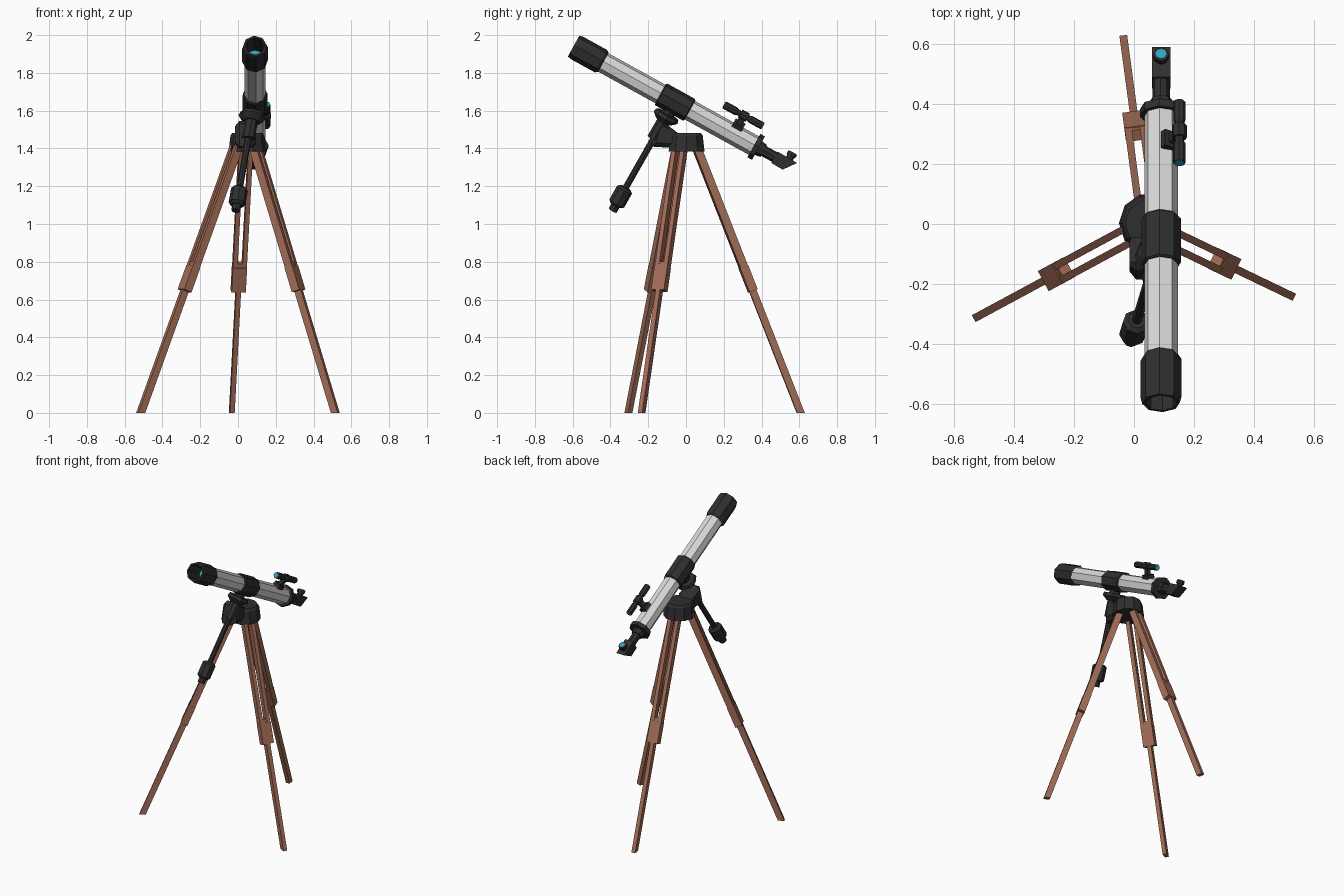
import bpy, bmesh, math
from mathutils import Vector as V

if "Cube" in bpy.data.objects:
    bpy.data.objects.remove(bpy.data.objects["Cube"])


def material(name, rgb):
    m = bpy.data.materials.new(name)
    m.diffuse_color = (*rgb, 1)
    m.use_nodes = True
    m.node_tree.nodes["Principled BSDF"].inputs["Base Color"].default_value = m.diffuse_color
    return m


BLACK = material("black_metal", (0.028, 0.028, 0.029))
WHITE = material("pale_tube", (0.70, 0.70, 0.70))
WOOD = material("brown_wood", (0.36, 0.15, 0.095))
GLASS = material("blue_glass", (0.03, 0.36, 0.52))


def finish(name, bm, mat):
    bmesh.ops.recalc_face_normals(bm, faces=bm.faces)
    me = bpy.data.meshes.new(name)
    bm.to_mesh(me)
    bm.free()
    me.materials.append(mat)
    ob = bpy.data.objects.new(name, me)
    bpy.context.collection.objects.link(ob)
    return ob


def lathe(name, origin, axis, profile, mat, n=8, phase=-5, hollow=False):
    """Faceted solid of (distance, radius) rings along an axis."""
    bm = bmesh.new()
    d = V(axis).normalized()
    u = V((1, 0, 0))
    u = (u - d * u.dot(d)).normalized()
    v = d.cross(u)
    rings = []
    for s, r in profile:
        ring = []
        for i in range(n):
            a = math.radians(phase) + math.tau * i / n
            ring.append(bm.verts.new(V(origin) + d * s + (u * math.cos(a) + v * math.sin(a)) * r))
        rings.append(ring)
    pairs = list(zip(rings, rings[1:]))
    if hollow:
        pairs.append((rings[-1], rings[0]))
    else:
        bm.faces.new(rings[0])
        bm.faces.new(rings[-1])
    for a, b in pairs:
        for i in range(n):
            j = (i + 1) % n
            bm.faces.new((a[i], a[j], b[j], b[i]))
    return finish(name, bm, mat)


def prism(name, pts, x0, x1, mat, bevel=0):
    """Side outline of (y, z) points extruded along x."""
    bm = bmesh.new()
    a = [bm.verts.new((x0, y, z)) for y, z in pts]
    b = [bm.verts.new((x1, y, z)) for y, z in pts]
    bm.faces.new(a)
    bm.faces.new(b)
    for i in range(len(pts)):
        j = (i + 1) % len(pts)
        bm.faces.new((a[i], a[j], b[j], b[i]))
    if bevel:
        caps = {e for f in bm.faces if len(f.verts) == len(pts) for e in f.edges}
        bmesh.ops.bevel(bm, geom=list(caps), offset=bevel, segments=1, affect='EDGES')
    return finish(name, bm, mat)


def beam(name, p, q, side, width, thick, mat, shift=0.0):
    """Square bar from p to q, moved sideways by shift, cut flat at the ground."""
    bm = bmesh.new()
    d = (q - p).normalized()
    s = (side - d * side.dot(d)).normalized()
    t = d.cross(s)
    ends = []
    for c in (p, q):
        c = c + s * shift
        ends.append([bm.verts.new(c + s * width / 2 * i + t * thick / 2 * j)
                     for i, j in ((-1, -1), (1, -1), (1, 1), (-1, 1))])
    a, b = ends
    bm.faces.new(a)
    bm.faces.new(b)
    for i in range(4):
        j = (i + 1) % 4
        bm.faces.new((a[i], a[j], b[j], b[i]))
    cut = bmesh.ops.bisect_plane(bm, geom=bm.verts[:] + bm.edges[:] + bm.faces[:],
                                 plane_co=(0, 0, 0), plane_no=(0, 0, -1), clear_outer=True)
    edges = [e for e in cut["geom_cut"] if isinstance(e, bmesh.types.BMEdge)]
    if edges:
        bmesh.ops.edgeloop_fill(bm, edges=edges)
    return finish(name, bm, mat)


# Tripod legs: two upper rails, a clamp block and a sliding lower bar
legs = {
    "left": (V((-0.005, -0.03, 1.42)), V((-0.515, -0.305, 0))),
    "right": (V((0.088, -0.03, 1.42)), V((0.515, -0.235, 0))),
    "back": (V((0.042, 0.05, 1.42)), V((-0.033, 0.607, 0))),
}
for key, (top, foot) in legs.items():
    run = foot - top
    side = V((-run.y, run.x, 0)).normalized()
    for i, shift in enumerate((-0.025, 0.025)):
        beam(f"{key}_leg_rail_{i + 1}", top, top + run * 0.54, side, 0.024, 0.042, WOOD, shift)
    beam(f"{key}_leg_clamp", top + run * 0.455, top + run * 0.545, side, 0.076, 0.046, WOOD)
    beam(f"{key}_leg_lower", top + run * 0.44, top + run * 1.03, side, 0.026, 0.038, WOOD)

# Tripod head and mount housing
lathe("tripod_head", (0.05, 0.003, 1.383), (0, 0, 1), [(0, 0.1), (0.085, 0.09), (0.1, 0.08)], BLACK, 10, 0)
prism("mount_housing", [(-0.185, 1.41), (-0.155, 1.53), (-0.125, 1.545), (-0.06, 1.495),
                        (-0.03, 1.47), (-0.03, 1.40)], -0.015, 0.095, BLACK, 0.022)

# Cross axis: saddle, shaft and counterweight
A = V((0.088, -0.06, 1.648))
D = V((-0.088, -0.29, -0.51))
lathe("saddle_stem", A, D, [(0.03, 0.035), (0.23, 0.035)], BLACK)
lathe("saddle_dish", A, D, [(0.078, 0.066), (0.098, 0.072), (0.125, 0.042)], BLACK)
lathe("counterweight_shaft", A, D, [(0.15, 0.017), (0.667, 0.017)], BLACK)
lathe("counterweight", A, D, [(0.53, 0.03), (0.542, 0.045), (0.628, 0.045), (0.64, 0.03)], BLACK)
lathe("shaft_end_stop", A, D, [(0.635, 0.024), (0.672, 0.024)], BLACK)

# Main tube, tilted upward to the front
T = math.radians(28.9)
AX = V((0, math.cos(T), -math.sin(T)))
UP = V((0, math.sin(T), math.cos(T)))
P = V((0.09, -0.595, 1.942))
lathe("dew_shield", P, AX, [(0, 0.052), (0, 0.063), (0.02, 0.068), (0.165, 0.068), (0.18, 0.058),
                            (0.18, 0.052)], BLACK, hollow=True)
lathe("main_tube", P, AX, [(0.145, 0.056), (1.105, 0.056)], WHITE)
lathe("front_lens", P, AX, [(0.138, 0.053), (0.146, 0.053)], GLASS)
lathe("tube_ring", P, AX, [(0.525, 0.06), (0.53, 0.066), (0.698, 0.066), (0.703, 0.06)], BLACK)
lathe("rear_collar", P, AX, [(1.09, 0.071), (1.118, 0.071)], BLACK)
lathe("focuser", P, AX, [(1.11, 0.042), (1.15, 0.036), (1.15, 0.029), (1.23, 0.029)], BLACK)

# Angled eyepiece holder
outline = [P + AX * s + UP * h for s, h in ((1.215, -0.036), (1.285, -0.038), (1.335, 0.03), (1.22, 0.033))]
prism("eyepiece_prism", [(p.y, p.z) for p in outline], 0.06, 0.122, BLACK)
E = P + AX * 1.288
lathe("eyepiece", E, UP, [(0.02, 0.02), (0.045, 0.02), (0.045, 0.026), (0.066, 0.026)], BLACK)
lathe("eyepiece_glass", E, UP, [(0.064, 0.019), (0.069, 0.019)], GLASS)

# Finder scope on its bracket
F = P + V((0.061, 0, 0)) + UP * 0.113
lathe("finder_scope", F, AX, [(0.85, 0.021), (0.92, 0.021), (0.93, 0.016), (1.0, 0.016),
                              (1.01, 0.02), (1.08, 0.02)], BLACK)
lathe("finder_ring", F, AX, [(0.945, 0.025), (0.99, 0.025)], BLACK)
for i, (s, r) in enumerate(((0.846, 0.017), (1.078, 0.016))):
    lathe(f"finder_glass_{i + 1}", F, AX, [(s, r), (s + 0.006, r)], GLASS)
M = AX * 0.967
beam("finder_bracket", P + M + UP * 0.045 + V((0.025, 0, 0)), F + M, AX, 0.034, 0.022, BLACK)
beam("finder_foot", P + M + UP * 0.045 + V((0.02, 0, 0)), P + M + UP * 0.066 + V((0.034, 0, 0)),
     AX, 0.06, 0.05, BLACK)
